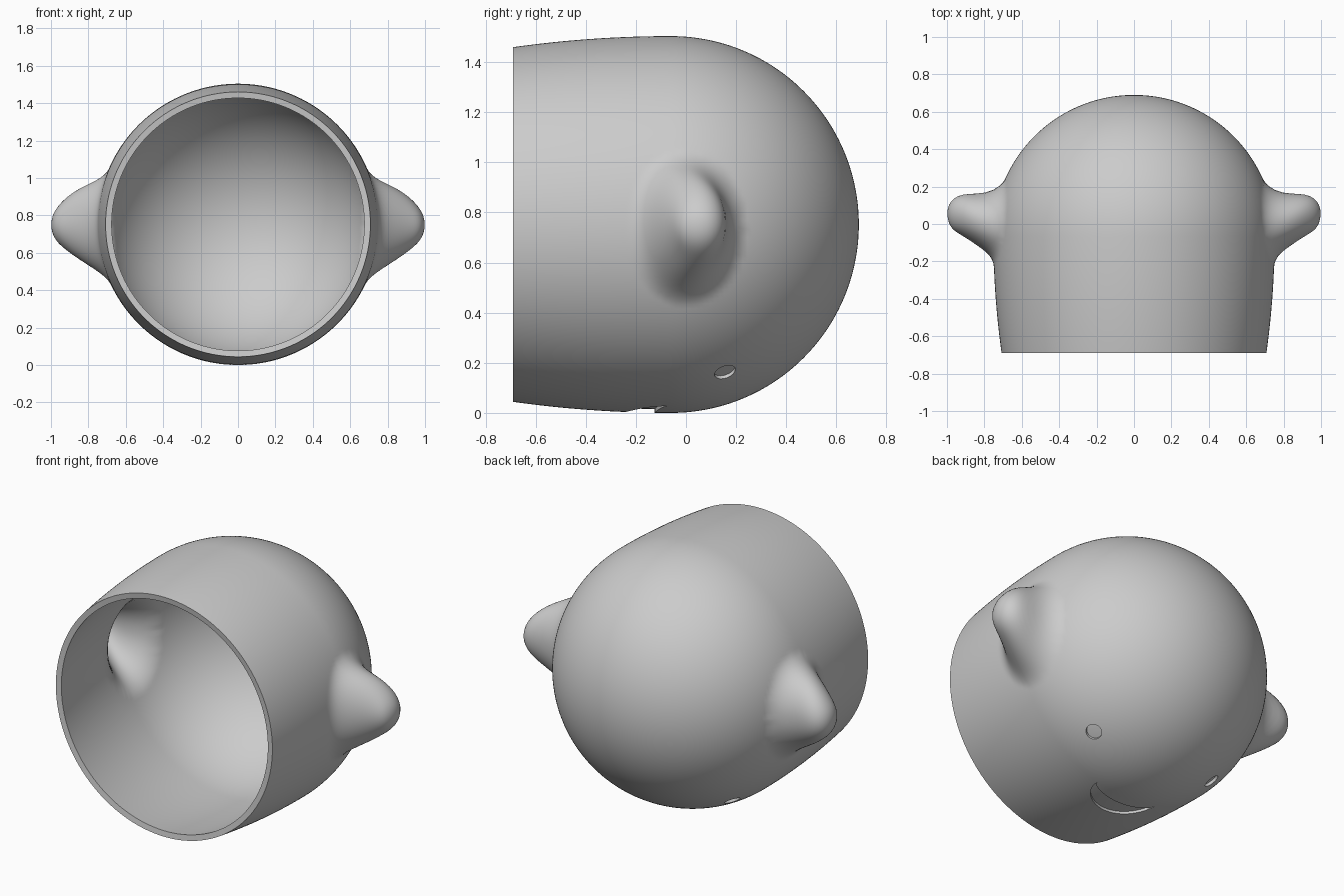
import bpy, bmesh, math
from mathutils import Vector

if "Cube" in bpy.data.objects:
    bpy.data.objects.remove(bpy.data.objects["Cube"], do_unlink=True)

AXIS_Z = 0.752
RADIUS = 0.752
FRONT, SHOULDER, BACK = -0.69, -0.06, 0.69

grey = bpy.data.materials.new("plain_grey")
grey.use_nodes = True
grey.diffuse_color = (0.6, 0.6, 0.6, 1)
grey.node_tree.nodes["Principled BSDF"].inputs["Base Color"].default_value = (0.6, 0.6, 0.6, 1)


def make_object(name, bm):
    mesh = bpy.data.meshes.new(name)
    bm.to_mesh(mesh)
    bm.free()
    mesh.materials.append(grey)
    ob = bpy.data.objects.new(name, mesh)
    bpy.context.collection.objects.link(ob)
    return ob


def apply_modifier(ob, kind, **settings):
    mod = ob.modifiers.new(kind.lower(), kind)
    for key, value in settings.items():
        setattr(mod, key, value)
    bpy.context.view_layer.objects.active = ob
    bpy.ops.object.modifier_apply(modifier=mod.name)


def revolve(inset=0.0, closed=False, rows=60, segments=256):
    """Domed barrel lying along y, open or closed at the front."""
    points = [(0, FRONT)] if closed else []
    for i in range(rows):
        t = 1 - i / rows
        points.append((RADIUS - 0.044 * t * t - inset, SHOULDER + t * (FRONT - SHOULDER)))
    for i in range(rows + 1):
        a = math.pi / 2 * i / rows
        points.append(((RADIUS - inset) * math.cos(a),
                       SHOULDER + (BACK - SHOULDER - inset) * math.sin(a)))
    bm = bmesh.new()
    verts = [bm.verts.new((r, y, AXIS_Z)) for r, y in points]
    edges = [bm.edges.new(pair) for pair in zip(verts, verts[1:])]
    bmesh.ops.spin(bm, geom=verts + edges, cent=(0, 0, AXIS_Z), axis=(0, 1, 0),
                   angle=math.tau, steps=segments, use_merge=True)
    bmesh.ops.remove_doubles(bm, verts=bm.verts, dist=0.0002)
    bmesh.ops.recalc_face_normals(bm, faces=bm.faces)
    centre = Vector((0, 0, AXIS_Z))
    if sum(f.normal.dot(f.calc_center_median() - centre) for f in bm.faces) < 0:
        bmesh.ops.reverse_faces(bm, faces=bm.faces)
    return bm


# Ear rings: share of base radius, x, centre y, half y, centre z, half z, pull
EAR = [(0.0, 1.005, 0.06, 0.0, 0.75, 0.0, 1),
       (0.25, 0.995, 0.057, 0.055, 0.75, 0.06, 1),
       (0.4, 0.97, 0.055, 0.09, 0.75, 0.10, 1),
       (0.55, 0.93, 0.055, 0.112, 0.755, 0.137, 1),
       (0.7, 0.87, 0.037, 0.13, 0.757, 0.183, 1),
       (0.82, 0.80, 0.005, 0.148, 0.75, 0.222, 1),
       (0.91, 0.76, -0.007, 0.167, 0.743, 0.25, 0.6),
       (1.0, 0.75, -0.005, 0.215, 0.74, 0.28, 0)]
BASE = EAR[-1]


def ear_share(co):
    if abs(co.x) < 0.4:
        return 9
    return math.hypot((co.y - BASE[2]) / BASE[3], (co.z - BASE[4]) / BASE[5])


def pull_ears(bm):
    ear_verts = []
    for v in bm.verts:
        share = ear_share(v.co)
        if share < 1.08:
            ear_verts.append(v)
        if share >= 1:
            continue
        low, high = next(p for p in zip(EAR, EAR[1:]) if p[0][0] <= share < p[1][0])
        t = (share - low[0]) / (high[0] - low[0])
        _, x, cy, hy, cz, hz, pull = [a + (b - a) * t for a, b in zip(low, high)]
        phi = math.atan2((v.co.z - BASE[4]) / BASE[5], (v.co.y - BASE[2]) / BASE[3])
        side = math.copysign(1, v.co.x)
        v.co = (side * (abs(v.co.x) * (1 - pull) + x * pull),
                cy + hy * math.cos(phi), cz + hz * math.sin(phi))
    for _ in range(10):
        bmesh.ops.smooth_vert(bm, verts=ear_verts, factor=0.5,
                              use_axis_x=True, use_axis_y=True, use_axis_z=True)


# Hollow body with both ears
bm = revolve()
pull_ears(bm)
body = make_object("eared_cup_body", bm)
apply_modifier(body, "SOLIDIFY", thickness=0.033, offset=-1)


def prism(name, outline, direction):
    bm = bmesh.new()
    face = bm.faces.new([bm.verts.new(p) for p in outline])
    new = bmesh.ops.extrude_face_region(bm, geom=[face])["geom"]
    bmesh.ops.translate(bm, vec=direction,
                        verts=[g for g in new if isinstance(g, bmesh.types.BMVert)])
    bmesh.ops.recalc_face_normals(bm, faces=bm.faces)
    return make_object(name, bm)


# Smile outline on the underside
smile = []
for i in range(33):
    a = math.pi * i / 32
    smile.append((0.2 * math.cos(a), -0.07 - 0.17 * math.sin(a), -0.1))
for i in range(1, 32):
    a = math.pi * (1 - i / 32)
    smile.append((0.2 * math.cos(a), -0.07 - 0.055 * math.sin(a), -0.1))
cutters = [prism("smile_cutter", smile, (0, 0, 0.25))]

# Round eyes, drilled toward the body's middle
for side in (1, -1):
    spot = Vector((side * 0.41, 0.155, 0.165))
    out = Vector((spot.x, 0.12, spot.z - AXIS_Z)).normalized()
    across = out.cross(Vector((0, 1, 0))).normalized()
    along = across.cross(out)
    ring = []
    for i in range(32):
        a = math.tau * i / 32
        ring.append(spot + out * 0.1 + 0.043 * (across * math.cos(a) + along * math.sin(a)))
    cutters.append(prism("eye_cutter", ring, -out * 0.2))

# Keep only the shallow outer part of each cutter, then engrave
core = make_object("engraving_floor", revolve(inset=0.015, closed=True))
for cutter in cutters:
    apply_modifier(cutter, "BOOLEAN", operation="DIFFERENCE", solver="EXACT", object=core)
    apply_modifier(body, "BOOLEAN", operation="DIFFERENCE", solver="EXACT", object=cutter)
for helper in cutters + [core]:
    bpy.data.objects.remove(helper, do_unlink=True)

# Smooth shading with crisp rim and engraving edges
bpy.ops.object.select_all(action="DESELECT")
body.select_set(True)
bpy.context.view_layer.objects.active = body
bpy.ops.object.shade_smooth_by_angle(angle=math.radians(40))
